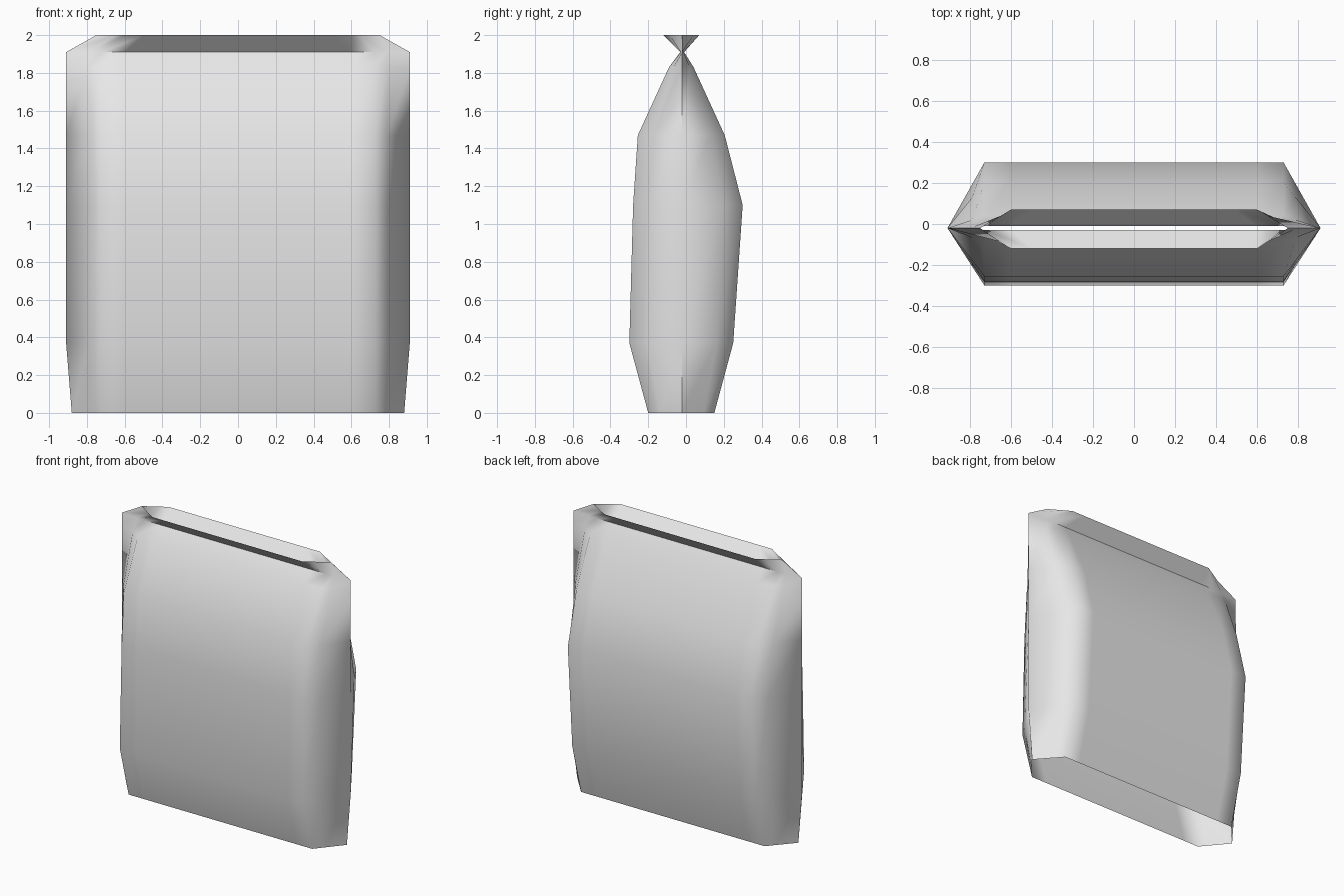
import bpy
import bmesh
from math import radians

if "Cube" in bpy.data.objects:
    bpy.data.objects.remove(bpy.data.objects["Cube"], do_unlink=True)

paper = bpy.data.materials.new("pale_grey")
paper.use_nodes = True
grey = (0.8, 0.8, 0.8, 1)
paper.diffuse_color = grey
paper.node_tree.nodes["Principled BSDF"].inputs["Base Color"].default_value = grey

SEAM_Y = -0.02

# Bag levels: height, side seam x, corner x, front y, back y
LEVELS = [
    (0.00, 0.88, 0.73, -0.20, 0.15),
    (0.37, 0.91, 0.73, -0.30, 0.25),
    (1.10, 0.91, 0.73, -0.28, 0.30),
    (1.47, 0.91, 0.73, -0.255, 0.205),
    (1.83, 0.91, 0.73, -0.09, 0.04),
    (1.91, 0.91, 0.72, -0.03, -0.01),   # pinched neck
    (2.00, 0.75, 0.60, -0.12, 0.07),    # flared mouth
]


def half_ring(side, corner, y):
    """Points along one panel, from the right seam to the left seam."""
    shoulder = (corner + (side - corner) * 0.33, y + (SEAM_Y - y) * 0.33)
    half = [(corner * 0.83, y), (corner, y), shoulder]
    return [(-px, py) for px, py in reversed(half)] + half


def ring(side, corner, front, back):
    return ([(-side, SEAM_Y)] + half_ring(side, corner, front)
            + [(side, SEAM_Y)] + half_ring(side, corner, back)[::-1])


# Open tube lofted through the levels
bm = bmesh.new()
rings = [[bm.verts.new((x, y, z)) for x, y in ring(s, c, f, b)]
         for z, s, c, f, b in LEVELS]
for low, high in zip(rings, rings[1:]):
    n = len(low)
    for i in range(n):
        j = (i + 1) % n
        bm.faces.new((low[i], low[j], high[j], high[i]))

mesh = bpy.data.meshes.new("bag")
bm.to_mesh(mesh)
bm.free()
mesh.materials.append(paper)
bag = bpy.data.objects.new("bag", mesh)
bpy.context.collection.objects.link(bag)

# Soft pillow body with crisp neck fold
bpy.ops.object.select_all(action="DESELECT")
bag.select_set(True)
bpy.context.view_layer.objects.active = bag
bpy.ops.object.shade_smooth_by_angle(angle=radians(70))
